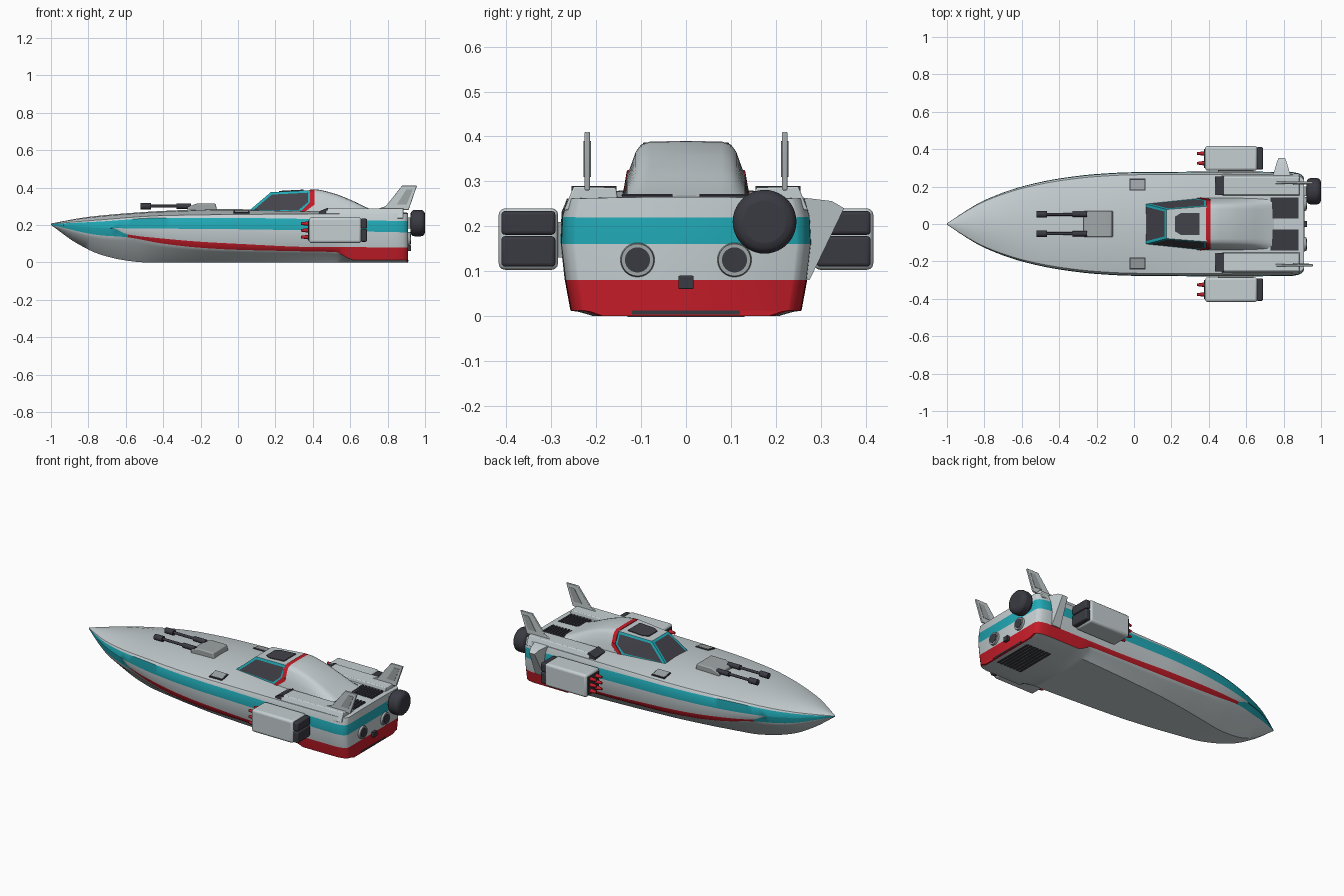
import bpy, bmesh
from math import radians, pi
from mathutils import Matrix

if "Cube" in bpy.data.objects:
    bpy.data.objects.remove(bpy.data.objects["Cube"])

def material(name, *rgb):
    m = bpy.data.materials.new(name)
    m.use_nodes = True
    m.diffuse_color = (*rgb, 1)
    m.node_tree.nodes["Principled BSDF"].inputs["Base Color"].default_value = (*rgb, 1)
    return m

WHITE = material("pale grey paint", .56, .62, .64)
TEAL = material("teal paint", .015, .4, .47)
RED = material("red paint", .56, .012, .022)
DARK = material("dark metal", .042, .042, .055)
GLASS = material("dark glass", .055, .055, .068)
GREY = material("mid grey metal", .35, .38, .39)
SIDES = (("front", -1), ("back", 1))

def finish(name, bm, *mats, bevel=0, angle=35):
    bmesh.ops.recalc_face_normals(bm, faces=bm.faces)
    me = bpy.data.meshes.new(name)
    bm.to_mesh(me)
    bm.free()
    ob = bpy.data.objects.new(name, me)
    bpy.context.collection.objects.link(ob)
    for m in mats:
        me.materials.append(m)
    bpy.ops.object.select_all(action='DESELECT')
    ob.select_set(True)
    bpy.context.view_layer.objects.active = ob
    bpy.ops.object.shade_smooth_by_angle(angle=radians(angle))
    if bevel:
        mod = ob.modifiers.new("Bevel", 'BEVEL')
        mod.width, mod.segments = bevel, 3

def box(name, x, y, z, mat, bevel=0):
    """Box from (low, high) pairs on each axis."""
    bm = bmesh.new()
    bmesh.ops.create_cube(bm, size=1)
    for v in bm.verts:
        v.co = [(a + b) / 2 + c * (b - a) for (a, b), c in zip((x, y, z), v.co)]
    finish(name, bm, mat, bevel=bevel)

def rod(name, x, y, z, r, mat, r_end=None, bevel=0, sides=24):
    """Round bar along x from x[0] (radius r) to x[1] (radius r_end)."""
    bm = bmesh.new()
    mtx = Matrix.Translation((sum(x) / 2, y, z)) @ Matrix.Rotation(pi / 2, 4, 'Y')
    bmesh.ops.create_cone(bm, cap_ends=True, segments=sides, radius1=r, radius2=r_end or r,
                          depth=x[1] - x[0], matrix=mtx)
    finish(name, bm, mat, bevel=bevel)

def prism(name, pts, sweep, mat, bevel=0):
    bm = bmesh.new()
    f = bm.faces.new([bm.verts.new(p) for p in pts])
    new = bmesh.ops.extrude_face_region(bm, geom=[f])["geom"]
    bmesh.ops.translate(bm, vec=sweep, verts=[v for v in new if isinstance(v, bmesh.types.BMVert)])
    finish(name, bm, mat, bevel=bevel)

def curve(x, pts):
    """Monotone cubic through (x, value) points."""
    n = len(pts)
    d = [(pts[k + 1][1] - pts[k][1]) / (pts[k + 1][0] - pts[k][0]) for k in range(n - 1)]
    m = [d[0]] + [2 * a * b / (a + b) if a * b > 0 else 0 for a, b in zip(d, d[1:])] + [d[-1]]
    x = min(max(x, pts[0][0]), pts[-1][0])
    i = max(k for k in range(n - 1) if pts[k][0] <= x)
    h = pts[i + 1][0] - pts[i][0]
    t = (x - pts[i][0]) / h
    return (pts[i][1] * (1 + 2 * t) * (1 - t) ** 2 + pts[i + 1][1] * t * t * (3 - 2 * t)
            + h * m[i] * t * (1 - t) ** 2 + h * m[i + 1] * t * t * (t - 1))

def loft(name, stations, section, paint, *mats):
    """Mirrored skin through half sections; paint(row, x) gives the material slot."""
    bm = bmesh.new()
    a, b = [[[bm.verts.new((x, s * y, z)) for y, z in section(x)] for x in stations] for s in (1, -1)]
    rows = range(len(a[0]) - 1)
    for g in (a, b):
        for i in range(len(g) - 1):
            for j in rows:
                f = bm.faces.new((g[i][j], g[i + 1][j], g[i + 1][j + 1], g[i][j + 1]))
                f.material_index = paint(j, (stations[i] + stations[i + 1]) / 2)
    for i in (0, -1):
        for j in rows:
            f = bm.faces.new((a[i][j], a[i][j + 1], b[i][j + 1], b[i][j]))
            f.material_index = paint(j, stations[i])
    bmesh.ops.remove_doubles(bm, verts=bm.verts, dist=.00005)
    finish(name, bm, *mats)

# Hull: outline and height curves along its length
WIDTH = [(-1, .003), (-.9, .07), (-.8, .127), (-.6, .2), (-.4, .243), (-.2, .267), (0, .277),
         (.5, .28), (.84, .278), (.88, .271), (.9, .26), (.91, .246)]
KEEL = [(-1, .2), (-.87, .107), (-.74, .043), (-.6, .01), (-.5, 0), (.91, 0)]
FLAT = [(-1, .1), (-.6, .35), (0, .6), (.6, .72), (.91, .75)]
CHINE = [(-1, .2), (-.74, .145), (-.6, .135), (-.4, .1), (-.2, .078), (0, .067), (.3, .06),
         (.52, .055), (.62, .012), (.91, .012)]
RED_TOP = [(-1, .202), (-.67, .181), (-.59, .149), (-.4, .127), (-.2, .11), (0, .099), (.4, .082), (.91, .08)]
TEAL_LOW = [(-1, .203), (-.67, .183), (0, .177), (.91, .16)]
TEAL_TOP = [(-1, .205), (-.74, .218), (-.4, .238), (0, .237), (.91, .22)]
EDGE = [(-1, .206), (-.74, .227), (-.4, .25), (0, .256), (.91, .262)]
DECK = [(-1, .208), (-.8, .243), (-.6, .262), (-.4, .275), (-.1, .285), (.4, .275), (.91, .265)]

def hull_section(x):
    w, k, c, e, d = (curve(x, p) for p in (WIDTH, KEEL, CHINE, EDGE, DECK))
    return [(0, k), (w * curve(x, FLAT), k), (w * .86, k + (c - k) * .8), (w * .92, c),
            (w * .965, curve(x, RED_TOP)), (w, curve(x, TEAL_LOW)), (w * .99, curve(x, TEAL_TOP)),
            (w * .95, e), (w * .55, e + (d - e) * .8), (0, d)]

def hull_paint(row, x):
    if row == 3:
        return 2 if x > -.59 else 1
    if row == 4:
        return 0 if x > -.67 else 1
    if row < 3 and x > .9:
        return 2
    return 1 if row == 5 else 0

loft("hull", [-1 + 1.88 * i / 64 for i in range(65)] + [.89, .9, .906, .91],
     hull_section, hull_paint, WHITE, TEAL, RED)

# Fairing behind the cabin, its front edge forming the red arch
SPINE = [(.385, .39), (.41, .39), (.5, .372), (.6, .335), (.7, .288), (.76, .264)]

def fairing_section(x):
    h = curve(x, SPINE) - .255
    shape = ((.142, 0), (.131, .43), (.112, .82), (.1, .94), (.08, .99), (0, 1))
    return [(y, .255 + h * t) for y, t in shape]

loft("cabin_fairing", [.385, .41] + [.41 + .35 * i / 16 for i in range(1, 17)], fairing_section,
     lambda row, x: 1 if x < .41 and row else 0, WHITE, RED)

# Cabin with inset panes in teal frames
bm = bmesh.new()
side = [(.05, .11, .268), (.33, .137, .268), (.387, .13, .315), (.39, .095, .386), (.175, .078, .375)]
near, far = ([bm.verts.new((x, s * y, z)) for x, y, z in side] for s in (-1, 1))
panes = [bm.faces.new(near), bm.faces.new(far), bm.faces.new((near[0], near[4], far[4], far[0]))]
bm.faces.new((near[4], near[3], far[3], far[4]))
for row in (near, far):
    bm.faces.new((row[1], row[2], bm.verts.new((.39, row[1].co.y, .265))))
bmesh.ops.recalc_face_normals(bm, faces=bm.faces)
rims = bmesh.ops.inset_individual(bm, faces=panes, thickness=.014, use_even_offset=True)["faces"]
for faces, slot in ((rims, 1), (panes, 2)):
    for f in faces:
        f.material_index = slot
finish("cabin", bm, WHITE, TEAL, GLASS, angle=10)
prism("roof_window", [(.22, -.04, .376), (.25, -.058, .377), (.35, -.058, .383), (.35, .058, .383),
                      (.25, .058, .377), (.22, .04, .376)], (0, 0, .006), GLASS)

# Twin deck gun
prism("gun_mount", [(-.27, -.07, .27), (-.27, -.07, .296), (-.22, -.07, .314), (-.12, -.07, .314),
                    (-.11, -.07, .27)], (0, .14, 0), GREY, .006)

for tag, s in SIDES:
    def span(a, b):
        return tuple(sorted((s * a, s * b)))

    y = s * .052
    rod("gun_barrel_" + tag, (-.48, -.25), y, .3, .008, DARK)
    rod("gun_muzzle_" + tag, (-.52, -.465), y, .3, .017, DARK)
    rod("gun_sleeve_" + tag, (-.33, -.25), y, .3, .014, DARK)

    # Red foot of the arch
    prism("arch_foot_" + tag, [(.328, s * .136, .264), (.35, s * .137, .264), (.408, s * .129, .308),
                               (.408, s * .125, .325), (.385, s * .127, .322)], (0, s * .005, 0), RED)

    # Sloping deck hatches, raised side decks, intakes and engine grilles
    for part, m, top, mat in (("rim", 0, 0, DARK), ("lid", .006, .002, GREY)):
        slope = [(s * (.178 + m), .277 + top), (s * (.242 - m), .267 + top)]
        prism(f"hatch_{part}_{tag}", [(-.025 + m, *p) for p in slope] + [(.062 - m, *p) for p in slope[::-1]],
              (0, 0, -.007), mat)
    prism("side_deck_" + tag, [(.47, s * y, z) for y, z in
                               ((.15, .25), (.156, .286), (.25, .289), (.272, .235))],
          (.415, 0, 0), WHITE, .004)
    prism("intake_" + tag, [(.432, s * .155, .255), (.432, s * .155, .272), (.475, s * .155, .29),
                            (.482, s * .155, .29), (.482, s * .155, .255)], (0, s * .1, 0), DARK)
    box("engine_grille_" + tag, (.73, .88), span(.03, .142), (.255, .268), DARK)
    for i in range(7):
        x = .738 + i * .021
        box(f"grille_slat_{tag}_{i}", (x, x + .01), span(.03, .142), (.262, .272), DARK)

    # Swept tail fins with rudder panels
    prism("tail_fin_" + tag, [(x, s * .22 - .006, z) for x, z in
                              ((.73, .28), (.79, .3), (.877, .41), (.957, .41), (.912, .28))],
          (0, .012, 0), WHITE, .003)
    prism("rudder_panel_" + tag, [(x, s * .22 - .008, z) for x, z in
                                  ((.85, .31), (.9, .39), (.935, .39), (.902, .31))], (0, .016, 0), GREY)

    # Rocket pods on pylons
    box("pod_" + tag, (.38, .66), span(.285, .417), (.103, .24), WHITE, .014)
    box("pod_pylon_" + tag, (.45, .64), span(.25, .3), (.13, .21), GREY)
    box("pod_front_plate_" + tag, (.375, .385), span(.3, .402), (.118, .225), DARK)
    for part, z in (("lower", (.11, .178)), ("upper", (.181, .234))):
        box(f"pod_exhaust_{part}_{tag}", (.655, .69), span(.291, .411), z, DARK, .008)
    for i in range(6):
        y, z = s * (.325 + .052 * (i % 2)), .135 + .036 * (i // 2)
        rod(f"rocket_{tag}_{i}", (.338, .39), y, z, .007, RED, .014, sides=12)

    # Stern nozzles
    rod("nozzle_" + tag, (.89, .922), s * .108, .125, .042, GREY, .036)
    rod("nozzle_bore_" + tag, (.9, .924), s * .108, .125, .028, DARK)

# Stern drum, its bracket, tow block, side flap and bottom grille
rod("stern_drum", (.922, 1), .175, .21, .071, DARK, bevel=.024, sides=40)
box("drum_bracket", (.88, .93), (.15, .2), (.18, .24), GREY)
box("tow_block", (.89, .926), (-.017, .017), (.06, .09), DARK, .003)
bm = bmesh.new()
flap = [(.25, .265, .05), (.325, .256, .028), (.352, .24, .018), (.275, .08, .03), (.25, .08, .03)]
a, b = ([bm.verts.new((.79 + k * t, y, z)) for y, z, t in flap] for k in (-1, 1))
for face in [a, b] + [(a[i - 1], a[i], b[i], b[i - 1]) for i in range(len(flap))]:
    bm.faces.new(face)
finish("side_flap", bm, WHITE)
for i in range(8):
    x = .705 + i * .022
    box(f"bottom_slat_{i}", (x, x + .016), (-.13, .13), (-.002, .01), DARK)
box("stern_slot", (.9, .912), (-.12, .12), (.004, .012), DARK)
